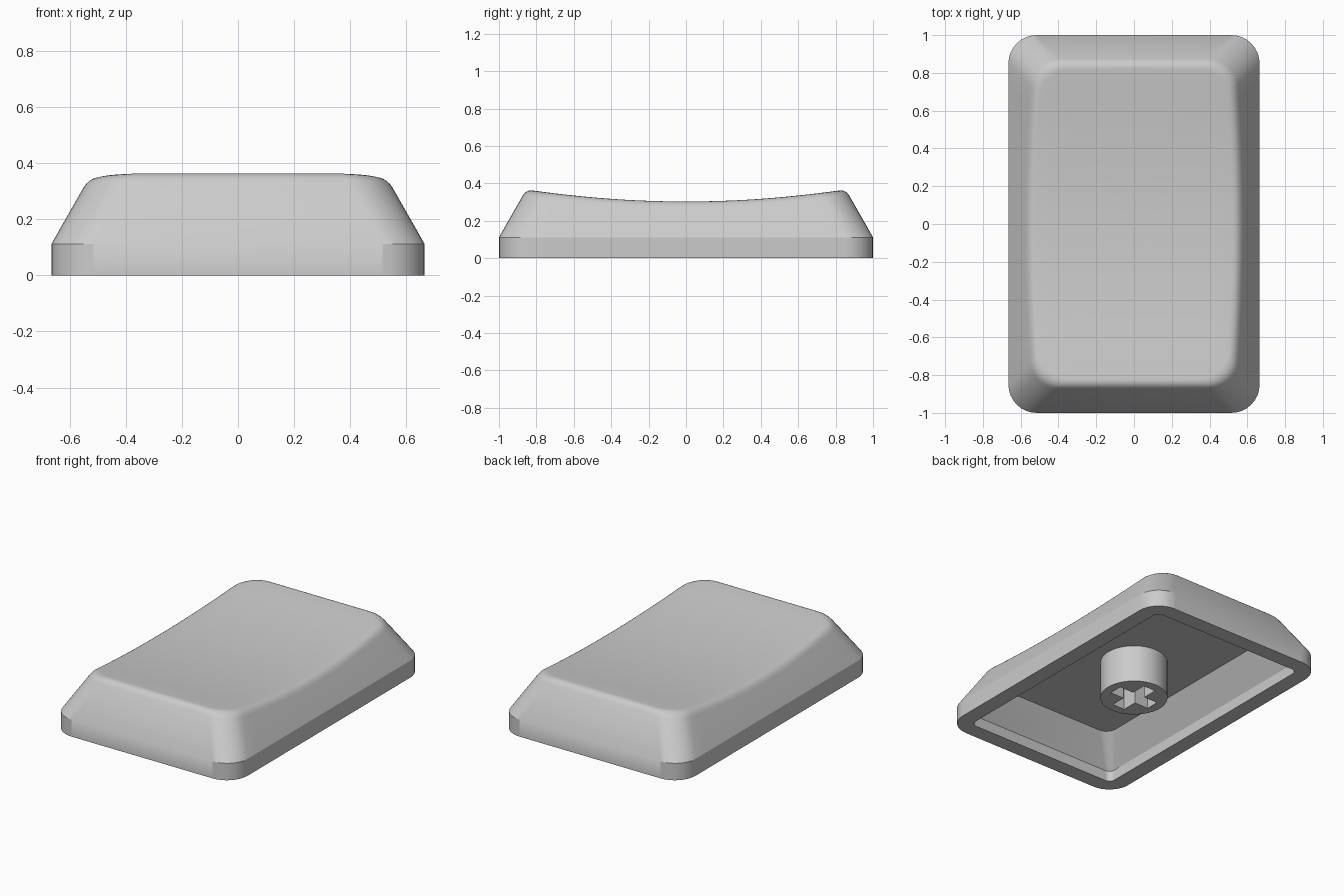
import bpy, bmesh
from math import cos, sin, pi, radians
from mathutils import Vector

cube = bpy.data.objects.get("Cube")
if cube:
    bpy.data.objects.remove(cube)

# Overall proportions
HALF_X, HALF_Y, CORNER = 0.665, 1.0, 0.15
SKIRT, DRAFT, FILLET = 0.112, 0.57, 0.035
CEILING = 0.25
CORNER_STEPS, LONG_STEPS = 8, 16

plastic = bpy.data.materials.new("grey plastic")
plastic.use_nodes = True
grey = (0.6, 0.6, 0.6, 1)
plastic.diffuse_color = grey
plastic.node_tree.nodes["Principled BSDF"].inputs["Base Color"].default_value = grey


def outline(hx, hy, r):
    """Rounded rectangle, counter-clockwise, with extra points along the long sides."""
    pts = []
    for q, (sx, sy) in enumerate(((1, 1), (-1, 1), (-1, -1), (1, -1))):
        cx, cy = sx * (hx - r), sy * (hy - r)
        for k in range(CORNER_STEPS + 1):
            a = (q + k / CORNER_STEPS) * pi / 2
            pts.append(Vector((cx + r * cos(a), cy + r * sin(a), 0)))
        if q in (1, 3):
            start, end = pts[-1].copy(), Vector((sx * hx, -sy * (hy - r), 0))
            pts += [start.lerp(end, k / LONG_STEPS) for k in range(1, LONG_STEPS)]
    return pts


def flat_ring(inset, r, z):
    return [p + Vector((0, 0, z)) for p in outline(HALF_X - inset, HALF_Y - inset, r)]


def dish(y):
    return 0.303 + 0.088 * y * y


def on_outline(i, inset):
    return outline(HALF_X - inset, HALF_Y - inset, CORNER)[i]


def rim_curve(i):
    """Points rounding the wall into the dished top, for one outline point."""
    inset = 0.14
    for _ in range(4):
        z = dish(on_outline(i, inset).y)
        inset = DRAFT * (z - SKIRT)
    peak = on_outline(i, inset)
    peak.z = z
    low = on_outline(i, inset - DRAFT * FILLET)
    low.z = z - FILLET
    inner = on_outline(i, inset + FILLET)
    inner.z = dish(inner.y)
    return [low * (1 - t) ** 2 + peak * 2 * t * (1 - t) + inner * t * t
            for t in (0, 0.2, 0.4, 0.6, 0.8, 1)]


# Shell rings, from the inner ceiling, down round the rim, up and over the top
count = len(outline(1, 1, 0.1))
rings = [flat_ring(0.225, 0.07, CEILING),
         flat_ring(0.105, 0.04, 0.07),
         flat_ring(0.105, 0.04, 0),
         flat_ring(0, CORNER, 0),
         flat_ring(0, CORNER, SKIRT)]
rings += [list(r) for r in zip(*[rim_curve(i) for i in range(count)])]
edge = rings[-1]
for s in (0.85, 0.7, 0.55, 0.4, 0.25, 0.12):
    rings.append([Vector((p.x * s, p.y * s, dish(p.y * s))) for p in edge])

bm = bmesh.new()
loops = [[bm.verts.new(p) for p in ring] for ring in rings]
for a, b in zip(loops, loops[1:]):
    for i in range(count):
        j = (i + 1) % count
        bm.faces.new((a[i], a[j], b[j], b[i]))
bm.faces.new(list(reversed(loops[0])))
centre = bm.verts.new((0, 0, dish(0)))
for i in range(count):
    bm.faces.new((loops[-1][i], loops[-1][(i + 1) % count], centre))
bmesh.ops.recalc_face_normals(bm, faces=bm.faces[:])

# Crisp edges, but a soft fold on the front and back walls
for f in bm.faces:
    f.smooth = True
for e in bm.edges:
    u, v = (w.co for w in e.verts)
    end_wall = min(abs(u.y), abs(v.y)) > HALF_Y - 0.0001
    soft_fold = end_wall and min(u.z, v.z) > SKIRT - 0.001
    skirt_side = end_wall and abs(u.z - v.z) > 0.05
    if skirt_side or (e.calc_face_angle(0) > radians(25) and not soft_fold):
        e.smooth = False

mesh = bpy.data.meshes.new("cap_shell")
bm.to_mesh(mesh)
bm.free()
mesh.materials.append(plastic)
bpy.context.collection.objects.link(bpy.data.objects.new("cap_shell", mesh))

# Round stem with a cross-shaped socket
STEM_R, ARM, ARM_W, STEM_TOP = 0.207, 0.148, 0.045, 0.26
circle = [(STEM_R * cos(k * pi / 24), STEM_R * sin(k * pi / 24)) for k in range(48)]
cross = []
for q in range(4):
    c, s = round(cos(q * pi / 2)), round(sin(q * pi / 2))
    for x, y in ((ARM, -ARM_W), (ARM, ARM_W), (ARM_W, ARM_W)):
        cross.append((x * c - y * s, x * s + y * c))

curve = bpy.data.curves.new("stem", "CURVE")
curve.dimensions = "2D"
curve.fill_mode = "BOTH"
curve.extrude = STEM_TOP / 2
for path in (circle, cross):
    spline = curve.splines.new("POLY")
    spline.points.add(len(path) - 1)
    for p, (x, y) in zip(spline.points, path):
        p.co = (x, y, 0, 1)
    spline.use_cyclic_u = True
curve.materials.append(plastic)
stem = bpy.data.objects.new("stem", curve)
stem.location.z = STEM_TOP / 2
bpy.context.collection.objects.link(stem)
bpy.ops.object.select_all(action="DESELECT")
stem.select_set(True)
bpy.context.view_layer.objects.active = stem
bpy.ops.object.convert(target="MESH")
stem = bpy.context.object
bm = bmesh.new()
bm.from_mesh(stem.data)
bmesh.ops.remove_doubles(bm, verts=bm.verts[:], dist=0.0005)
bmesh.ops.recalc_face_normals(bm, faces=bm.faces[:])
bm.to_mesh(stem.data)
bm.free()
bpy.ops.object.shade_smooth_by_angle(angle=radians(30))
